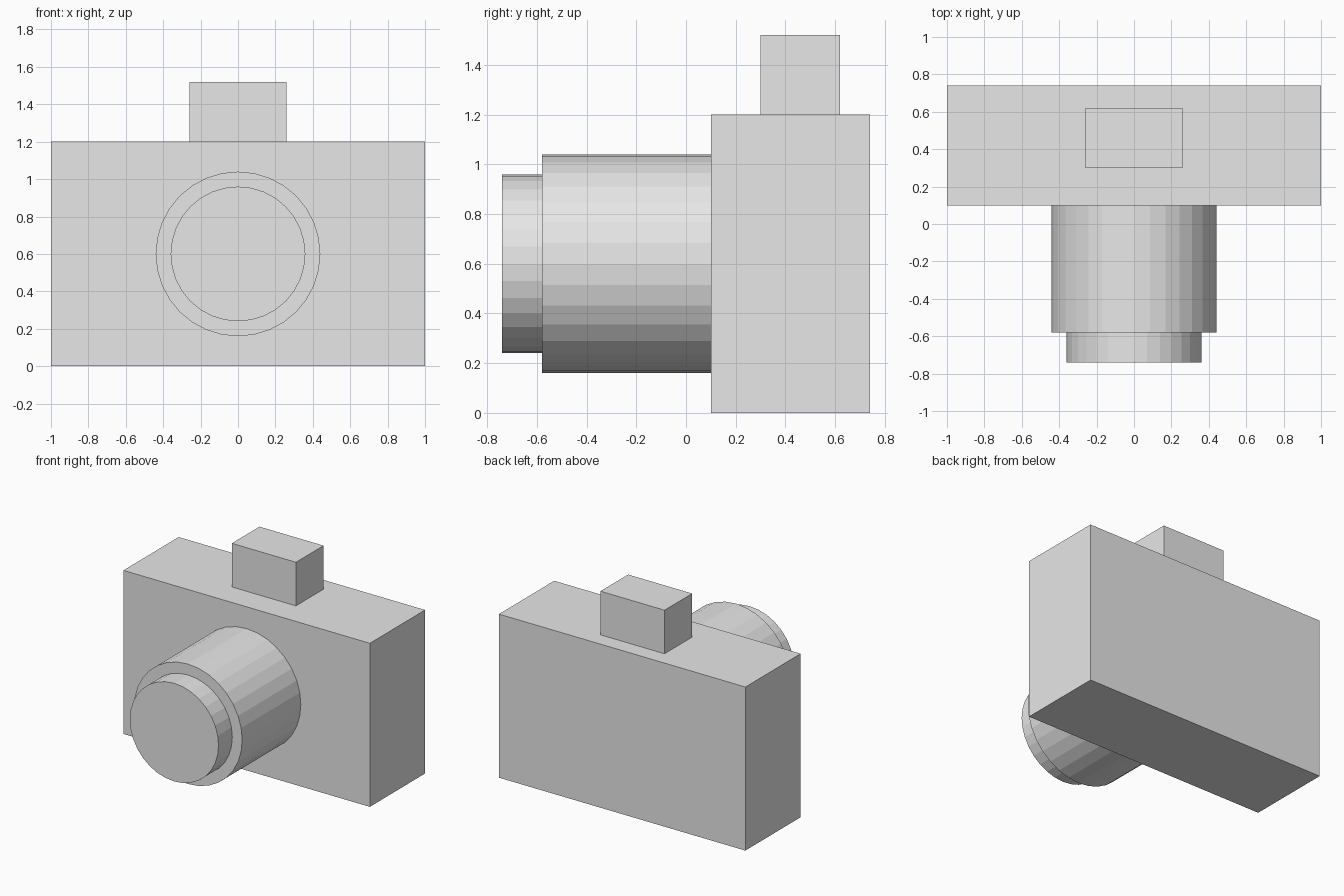
import bpy
from math import pi
from mathutils import Matrix

default_cube = bpy.data.objects.get("Cube")
if default_cube:
    bpy.data.objects.remove(default_cube, do_unlink=True)

# Single flat grey
grey = bpy.data.materials.new("light_grey")
grey.use_nodes = True
colour = (0.8, 0.8, 0.8, 1)
grey.diffuse_color = colour
grey.node_tree.nodes["Principled BSDF"].inputs["Base Color"].default_value = colour


def finish(name):
    part = bpy.context.object
    part.name = part.data.name = name
    part.data.materials.append(grey)
    return part


def box(name, low, high):
    centre = [(a + b) / 2 for a, b in zip(low, high)]
    size = [b - a for a, b in zip(low, high)]
    bpy.ops.mesh.primitive_cube_add(size=1, location=centre)
    part = finish(name)
    part.data.transform(Matrix.Diagonal((*size, 1)))


def barrel(name, radius, front, back, height):
    bpy.ops.mesh.primitive_cylinder_add(
        vertices=32, radius=radius, depth=back - front,
        location=(0, (front + back) / 2, height))
    finish(name).data.transform(Matrix.Rotation(pi / 2, 4, "X"))


# Camera body and the viewfinder block on top
box("camera_body", (-1, 0.10, 0), (1, 0.74, 1.2))
box("viewfinder", (-0.26, 0.30, 1.2), (0.26, 0.62, 1.52))

# Stepped lens, faceted
barrel("lens_barrel", 0.44, -0.58, 0.10, 0.6)
barrel("lens_front_ring", 0.36, -0.74, -0.58, 0.6)
